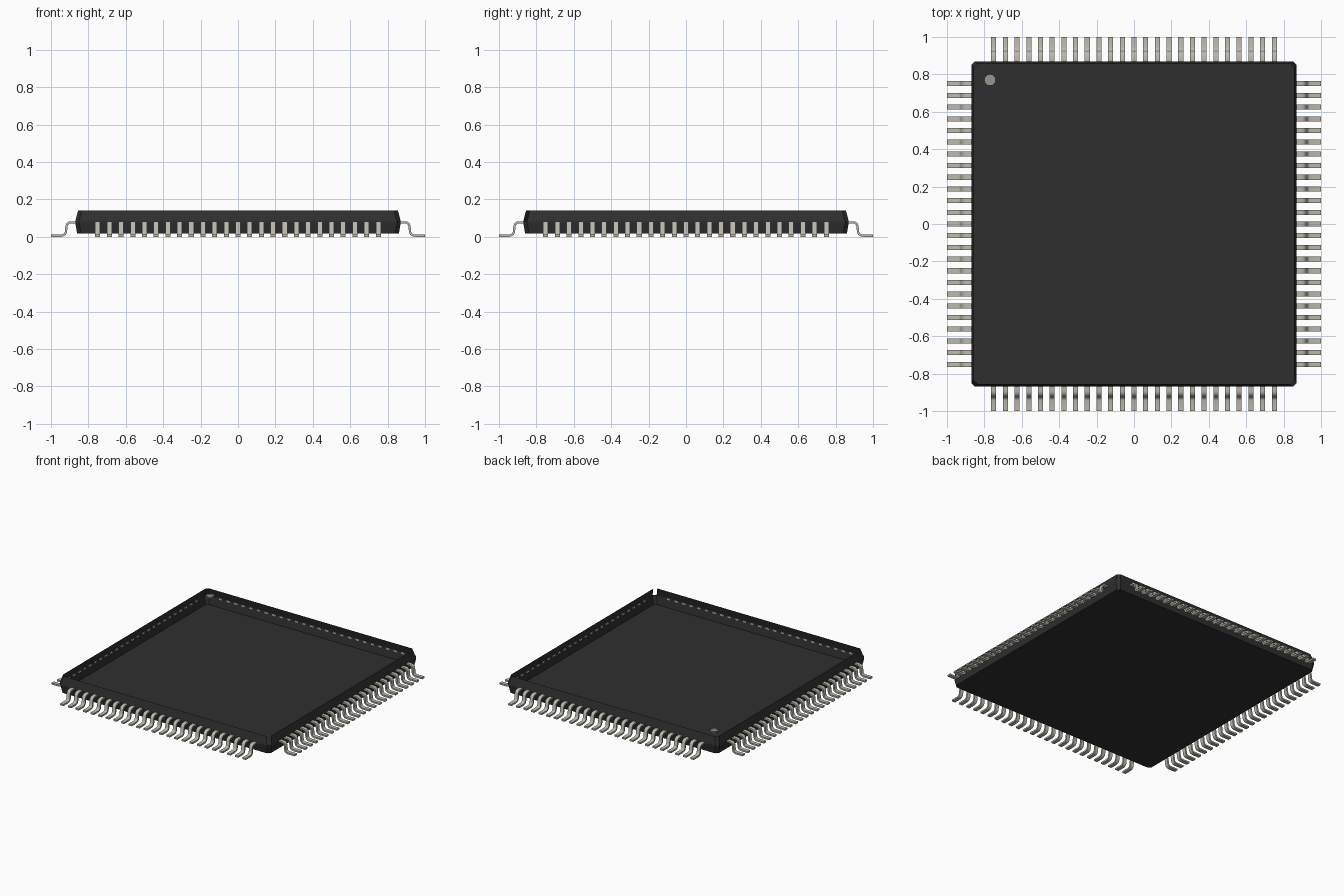
import bpy, bmesh, math
from mathutils import Vector

cube = bpy.data.objects.get("Cube")
if cube:
    bpy.data.objects.remove(cube, do_unlink=True)


def material(name, rgb):
    m = bpy.data.materials.new(name)
    m.use_nodes = True
    m.diffuse_color = (*rgb, 1)
    bsdf = m.node_tree.nodes["Principled BSDF"]
    bsdf.inputs["Base Color"].default_value = (*rgb, 1)
    bsdf.inputs["Roughness"].default_value = 0.6
    return m


BODY = material("black_plastic", (0.028, 0.028, 0.028))
METAL = material("tinned_metal", (0.50, 0.49, 0.42))
MARK = material("marker_grey", (0.31, 0.31, 0.26))


def make_object(name, bm, mat):
    mesh = bpy.data.meshes.new(name)
    bm.to_mesh(mesh)
    bm.free()
    mesh.materials.append(mat)
    obj = bpy.data.objects.new(name, mesh)
    bpy.context.collection.objects.link(obj)
    return obj


def octagon(bm, half, z, cut=0.02):
    """Square ring with clipped corners, counter-clockwise from the front edge."""
    a, b = half, half - cut
    pts = [(-b, -a), (b, -a), (a, -b), (a, b), (b, a), (-b, a), (-a, b), (-a, -b)]
    return [bm.verts.new((x, y, z)) for x, y in pts]


# Package shell: open on top, widest at the belt, with a gap at one upper corner
bm = bmesh.new()
levels = [(0.86, 0.017), (0.87, 0.074), (0.87, 0.084), (0.855, 0.14)]
rings = [octagon(bm, half, z) for half, z in levels]
for level, (low, high) in enumerate(zip(rings, rings[1:])):
    for i in range(8):
        if level == 2 and i == 1:      # missing upper corner panel
            continue
        j = (i + 1) % 8
        bm.faces.new((low[i], low[j], high[j], high[i]))
make_object("package_walls", bm, BODY)

# Package floor, facing up into the shell
bm = bmesh.new()
bm.faces.new(octagon(bm, 0.86, 0.017))
make_object("package_floor", bm, BODY)

# Pin-one marker: shallow round dimple at the top level
bm = bmesh.new()
SIDES = 16
rim, base = [], []
for i in range(SIDES):
    t = math.tau * i / SIDES
    x, y = -0.77 + 0.031 * math.cos(t), 0.77 + 0.031 * math.sin(t)
    rim.append(bm.verts.new((x, y, 0.14)))
    base.append(bm.verts.new((x, y, 0.13)))
bm.faces.new(base)
for i in range(SIDES):
    j = (i + 1) % SIDES
    bm.faces.new((rim[i], rim[j], base[j], base[i]))
make_object("pin_one_marker", bm, MARK)

# Gull-wing lead: centre line (outward, up) thickened into a strip
PATH = [Vector(p) for p in (
    (0.866, 0.077), (0.895, 0.077), (0.905, 0.0745), (0.913, 0.068), (0.917, 0.058),
    (0.920, 0.026), (0.924, 0.016), (0.932, 0.009), (0.944, 0.006), (1.0, 0.006))]
THICK, WIDTH, PITCH, COUNT = 0.012, 0.027, 0.0625, 25


def lead_mesh():
    bm = bmesh.new()
    sections = []
    for i, p in enumerate(PATH):
        d = (PATH[min(i + 1, len(PATH) - 1)] - PATH[max(i - 1, 0)]).normalized()
        if i in (0, 1):
            d = Vector((1, 0))
        elif i >= len(PATH) - 2:
            d = Vector((1, 0))
        n = Vector((-d.y, d.x)) * THICK / 2
        corners = [(p + n, -1), (p + n, 1), (p - n, 1), (p - n, -1)]
        sections.append([bm.verts.new((q.x, s * WIDTH / 2, q.y)) for q, s in corners])
    for a, b in zip(sections, sections[1:]):
        for k in range(4):
            m = (k + 1) % 4
            bm.faces.new((a[k], b[k], b[m], a[m]))
    bm.faces.new(sections[0])
    bm.faces.new(sections[-1][::-1])
    bmesh.ops.recalc_face_normals(bm, faces=bm.faces)
    # start of the row
    bmesh.ops.translate(bm, verts=bm.verts, vec=(0, -PITCH * (COUNT - 1) / 2, 0))
    return bm


# One row of leads per side
for k, side in enumerate(("right", "back", "left", "front")):
    row = make_object(f"{side}_side_leads", lead_mesh(), METAL)
    bpy.ops.object.select_all(action="DESELECT")
    row.select_set(True)
    bpy.context.view_layer.objects.active = row
    bpy.ops.object.shade_smooth_by_angle(angle=math.radians(35))
    array = row.modifiers.new("lead_row", "ARRAY")
    array.count = COUNT
    array.use_relative_offset = False
    array.use_constant_offset = True
    array.constant_offset_displace = (0, PITCH, 0)
    row.rotation_euler.z = k * math.pi / 2
